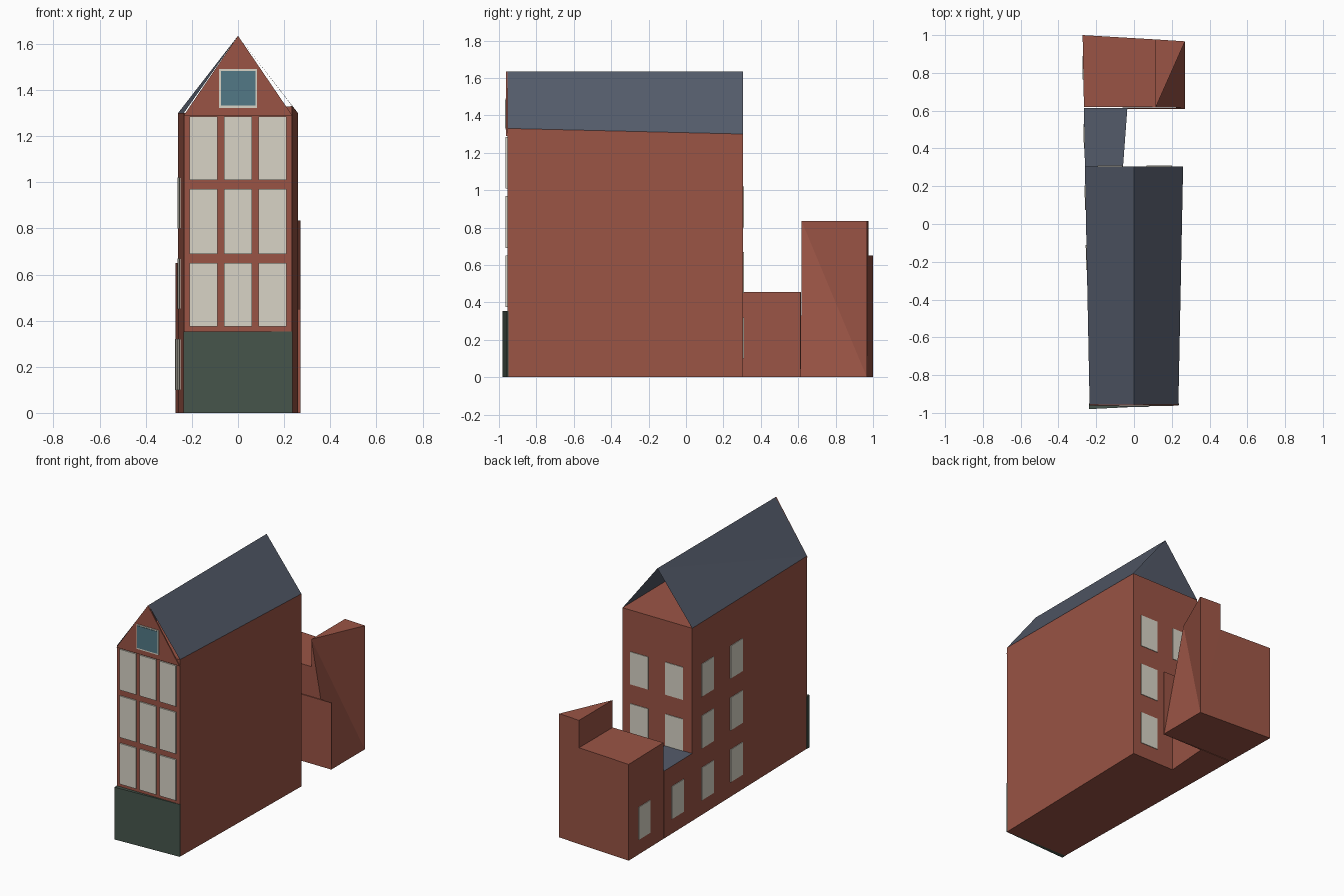
import bpy
from mathutils import Vector

if "Cube" in bpy.data.objects:
    bpy.data.objects.remove(bpy.data.objects["Cube"])


def material(name, rgb):
    m = bpy.data.materials.new(name)
    lin = [((c / 255 + 0.055) / 1.055) ** 2.4 for c in rgb]
    m.diffuse_color = (*lin, 1)
    m.use_nodes = True
    m.node_tree.nodes["Principled BSDF"].inputs["Base Color"].default_value = m.diffuse_color
    return m


BRICK = material("brick", (154, 84, 69))
SLATE = material("slate", (84, 91, 106))
CREAM = material("cream", (216, 212, 198))
GREEN = material("dark_green", (70, 85, 76))
TEAL = material("teal_glass", (82, 121, 134))


def mesh(name, verts, faces, mats, indices=None):
    me = bpy.data.meshes.new(name)
    me.from_pydata(verts, [], faces)
    for m in mats:
        me.materials.append(m)
    for p, i in zip(me.polygons, indices or [0] * len(faces)):
        p.material_index = i
    ob = bpy.data.objects.new(name, me)
    bpy.context.collection.objects.link(ob)
    return ob


def prism(name, outline, tops, mats, top_index=0):
    """Walls over a counter-clockwise footprint, with one top height per corner."""
    n = len(outline)
    verts = [(x, y, 0) for x, y in outline]
    verts += [(x, y, z) for (x, y), z in zip(outline, tops)]
    faces = [(i, (i + 1) % n, n + (i + 1) % n, n + i) for i in range(n)]
    faces += [tuple(reversed(range(n))), tuple(range(n, 2 * n))]
    return mesh(name, verts, faces, mats, [0] * (n + 1) + [top_index])


def plate(name, a, b, z0, z1, mat, depth=0.005, start=0.0):
    """Thin upright panel from a to b, pushed out to the right of a->b."""
    a, b = Vector(a), Vector(b)
    d = (b - a).normalized()
    out = Vector((d.y, -d.x))
    p, q = a + out * start, b + out * start
    r, s = b + out * (start + depth), a + out * (start + depth)
    verts = [(v.x, v.y, z) for z in (z0, z1) for v in (s, r, q, p)]
    faces = [(0, 1, 5, 4), (1, 2, 6, 5), (2, 3, 7, 6), (3, 0, 4, 7),
             (3, 2, 1, 0), (4, 5, 6, 7)]
    return mesh(name, verts, faces, [mat])


# Main house, slightly wider at the back
FRONT, BACK = -0.955, 0.305
prism("house_walls", [(-0.235, FRONT), (0.235, FRONT), (0.26, BACK), (-0.26, BACK)],
      [1.30, 1.33, 1.30, 1.30], [BRICK])

# Open-ended pitched roof
mesh("roof", [(-0.235, FRONT, 1.30), (0, FRONT, 1.635), (0.235, FRONT, 1.33),
              (-0.26, BACK, 1.30), (0, BACK, 1.635), (0.26, BACK, 1.30)],
     [(0, 1, 4), (0, 4, 3), (1, 2, 5, 4)], [SLATE])

# Front gable, a thin brick triangle
tri = [(-0.235, 1.29), (0.235, 1.29), (0, 1.635)]
mesh("front_gable", [(x, y, z) for y in (-0.962, -0.954) for x, z in tri],
     [(0, 1, 2), (5, 4, 3), (0, 3, 4, 1), (1, 4, 5, 2), (2, 5, 3, 0)], [BRICK])

# Shop front, standing out further on the left
mesh("shop_front",
     [(x, y, z) for z in (0, 0.353) for x, y in
      ((-0.237, -0.98), (0.237, -0.957), (0.237, -0.95), (-0.237, -0.95))],
     [(0, 1, 5, 4), (1, 2, 6, 5), (2, 3, 7, 6), (3, 0, 4, 7),
      (3, 2, 1, 0), (4, 5, 6, 7)], [GREEN])

# Low link building with a slate roof
prism("link_building", [(-0.26, BACK), (-0.058, BACK), (-0.035, 0.615), (-0.265, 0.615)],
      [0.455] * 4, [BRICK, SLATE], 1)
# Yard wall closing the gap to the rear building
plate("yard_wall", (-0.035, 0.615), (0.27, 0.615), 0, 0.45, BRICK, 0.006)

# Rear building: low flat part, plus a tall wedge leaning over the right side
rear = [(-0.272, 1.0, 0), (0.27, 0.967, 0), (0.27, 0.615, 0), (-0.265, 0.62, 0),
        (-0.272, 1.0, 0.65), (0.115, 0.977, 0.65), (0.115, 0.618, 0.65), (-0.265, 0.62, 0.65),
        (0.27, 0.967, 0.835), (0.115, 0.618, 0.835), (0.115, 0.977, 0.835)]
mesh("rear_building", rear,
     [(0, 1, 2, 3), (7, 6, 5, 4), (6, 9, 10, 5), (9, 8, 10),
      (1, 0, 4, 5), (1, 5, 10, 8), (3, 2, 6, 7), (2, 9, 6),
      (2, 1, 9), (1, 8, 9), (0, 3, 7, 4)], [BRICK])

# Front windows, three columns by three rows
for r, (z0, z1) in enumerate(((0.375, 0.65), (0.69, 0.97), (1.01, 1.285))):
    for c in (-1, 0, 1):
        x = c * 0.149
        plate(f"front_window_{r}_{c + 1}", (x - 0.061, FRONT), (x + 0.061, FRONT),
              z0, z1, CREAM, 0.009)

# Gable window with its frame
plate("gable_window_frame", (-0.083, -0.962), (0.083, -0.962), 1.323, 1.49, CREAM, 0.004)
plate("gable_window_glass", (-0.074, -0.966), (0.076, -0.966), 1.332, 1.482, TEAL, 0.003)

ROWS = ((0.1, 0.32), (0.45, 0.67), (0.80, 1.02))


def left_window(name, a, b, y0, y1, row):
    """Window on the left wall line a->b, between two y positions."""
    at = lambda y: Vector(a).lerp(Vector(b), (y - a[1]) / (b[1] - a[1]))
    plate(name, at(y0), at(y1), *ROWS[row], CREAM, 0.004)


# Left side windows of the house, link and rear buildings
for row in range(3):
    for c, y in enumerate((0.205, -0.112)):
        left_window(f"left_window_{row}_{c}", (-0.26, BACK), (-0.235, FRONT), y, y - 0.132, row)
left_window("link_window", (-0.265, 0.615), (-0.26, BACK), 0.53, 0.40, 0)
left_window("rear_window", (-0.272, 1.0), (-0.265, 0.62), 0.89, 0.765, 0)

# Back windows; the lowest left one is covered by the link building
for row in range(3):
    for c, x in enumerate((0.2, -0.06)):
        if row or c == 0:
            plate(f"back_window_{row}_{c}", (x, BACK), (x - 0.133, BACK), *ROWS[row], CREAM, 0.004)
